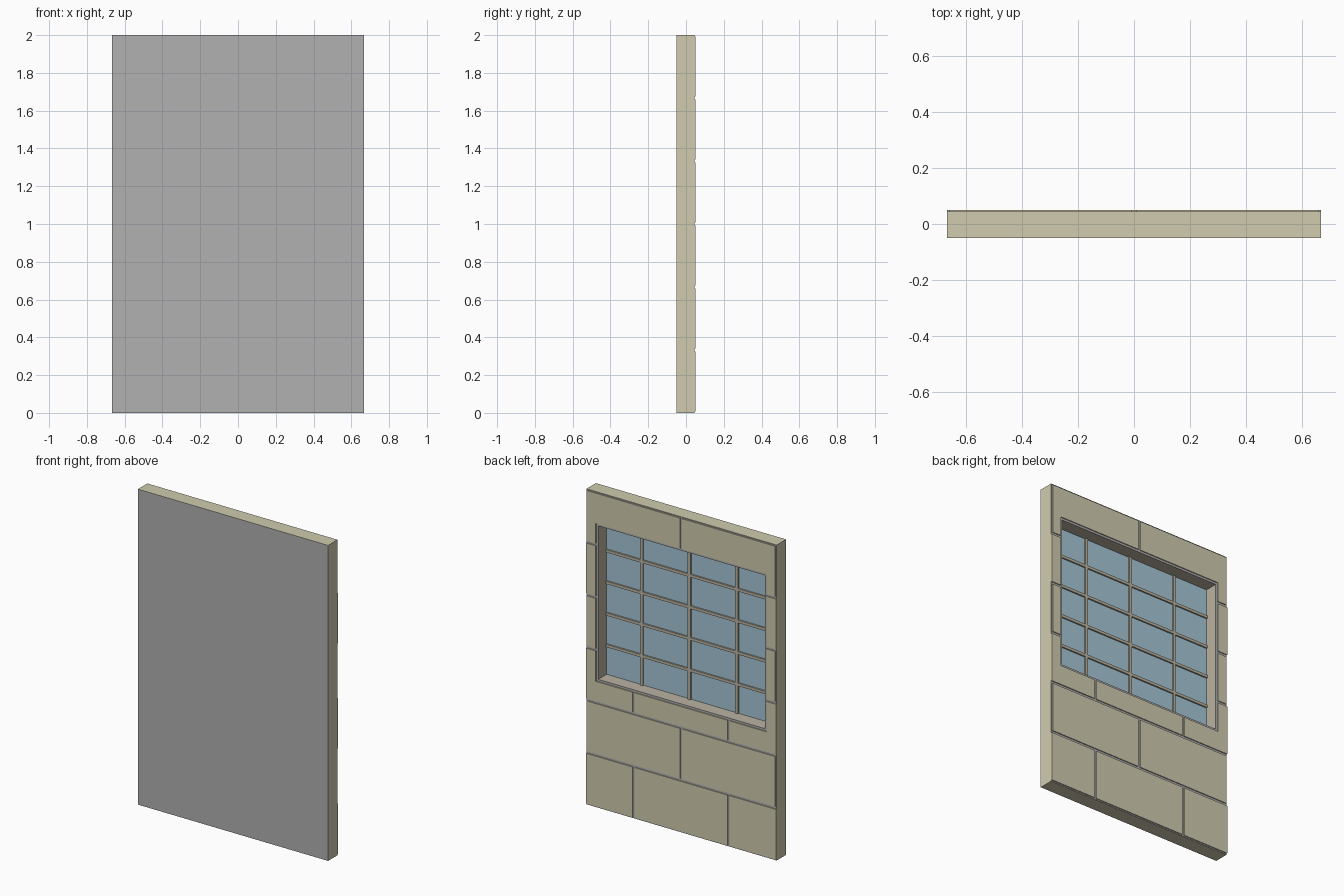
import bpy, bmesh
from mathutils import Vector

if "Cube" in bpy.data.objects:
    bpy.data.objects.remove(bpy.data.objects["Cube"])

W, H, D = 2 / 3, 2.0, 0.05            # half width, height, half depth
MORTAR_Y, GLASS_Y = 0.044, -0.04      # groove floor, glass plane
GAP = 0.0075                          # half groove width
WX, WZ0, WZ1 = 0.598, 0.80, 1.80      # window cut-out in the blocks
LIP = 0.014


def material(name, rgb):
    m = bpy.data.materials.new(name)
    m.diffuse_color = (*rgb, 1)
    m.use_nodes = True
    m.node_tree.nodes["Principled BSDF"].inputs["Base Color"].default_value = m.diffuse_color
    return m


stone = material("stone", (0.63, 0.60, 0.43))
grey = material("mortar_grey", (0.44, 0.44, 0.44))
trim = material("trim", (0.49, 0.45, 0.36))
glass = material("glass", (0.38, 0.57, 0.67))


def finish(name, bm, mats):
    me = bpy.data.meshes.new(name)
    bm.to_mesh(me)
    bm.free()
    for m in mats:
        me.materials.append(m)
    ob = bpy.data.objects.new(name, me)
    bpy.context.collection.objects.link(ob)
    return ob


def ring(bm, hx, z0, z1, y):
    return [bm.verts.new((x, y, z)) for x, z in ((-hx, z0), (hx, z0), (hx, z1), (-hx, z1))]


def bridge(bm, a, b, mat):
    for i in range(4):
        j = (i + 1) % 4
        bm.faces.new((a[i], a[j], b[j], b[i])).material_index = mat


def box(bm, x0, x1, y0, y1, z0, z1):
    vs = bmesh.ops.create_cube(bm, size=1)["verts"]
    for v in vs:
        v.co = Vector(((x0 + x1) / 2 + v.co.x * (x1 - x0),
                       (y0 + y1) / 2 + v.co.y * (y1 - y0),
                       (z0 + z1) / 2 + v.co.z * (z1 - z0)))


# Wall core: plain front, stone edges, mortar back, window recess
ix, iz0, iz1 = WX - LIP, WZ0 + LIP, WZ1 - LIP
bm = bmesh.new()
front = ring(bm, W, 0, H, -D)
back = ring(bm, W, 0, H, MORTAR_Y)
lip = ring(bm, ix, iz0, iz1, MORTAR_Y)
floor = ring(bm, ix, iz0, iz1, GLASS_Y)
bm.faces.new(front).material_index = 1
bridge(bm, front, back, 0)
bridge(bm, back, lip, 1)
bridge(bm, lip, floor, 2)
bmesh.ops.recalc_face_normals(bm, faces=bm.faces)
for f in bm.faces:                     # outward front, all others follow it
    f.normal_update()
if bm.faces[:][0].normal.y > 0:
    bmesh.ops.reverse_faces(bm, faces=bm.faces)
finish("wall_core", bm, [stone, grey, trim])

# Glass pane closing the recess
bm = bmesh.new()
bm.faces.new(reversed(ring(bm, ix, iz0, iz1, GLASS_Y)))
finish("window_glass", bm, [glass])

# Glazing bars
bm = bmesh.new()
B = 0.009
for x in (-1 / 3, 0, 1 / 3):
    box(bm, x - B, x + B, GLASS_Y, GLASS_Y + 0.01, iz0, iz1)
for z in (1.0, 1.2, 1.4, 1.6):
    box(bm, -ix, ix, GLASS_Y, GLASS_Y + 0.0095, z - B, z + B)
finish("glazing_bars", bm, [trim])


def block(bm, x0, x1, z0, z1):
    """Raised block with the window rectangle cut away."""
    xs = [x0] + [x for x in (-WX, WX) if x0 < x < x1] + [x1]
    zs = [z0] + [z for z in (WZ0, WZ1) if z0 < z < z1] + [z1]
    grid = {}

    def vert(x, z):
        if (x, z) not in grid:
            grid[x, z] = bm.verts.new((x, D, z))
        return grid[x, z]

    faces = []
    for a, b in zip(xs, xs[1:]):
        for c, d in zip(zs, zs[1:]):
            if abs(a + b) / 2 < WX and WZ0 < (c + d) / 2 < WZ1:
                continue
            faces.append(bm.faces.new((vert(a, c), vert(a, d), vert(b, d), vert(b, c))))
    if faces:
        out = bmesh.ops.extrude_face_region(bm, geom=faces, use_keep_orig=True)["geom"]
        for v in out:
            if isinstance(v, bmesh.types.BMVert):
                v.co.y = MORTAR_Y


# Running-bond blocks, joints alternate by row
bm = bmesh.new()
for r in range(6):
    joints = (-1, -1 / 3, 1 / 3, 1) if r % 2 == 0 else (-W, 0, W)
    for a, b in zip(joints, joints[1:]):
        block(bm, max(a + GAP, -W), min(b - GAP, W), r / 3 + GAP, (r + 1) / 3 - GAP)
bmesh.ops.recalc_face_normals(bm, faces=bm.faces)
finish("stone_blocks", bm, [stone])
